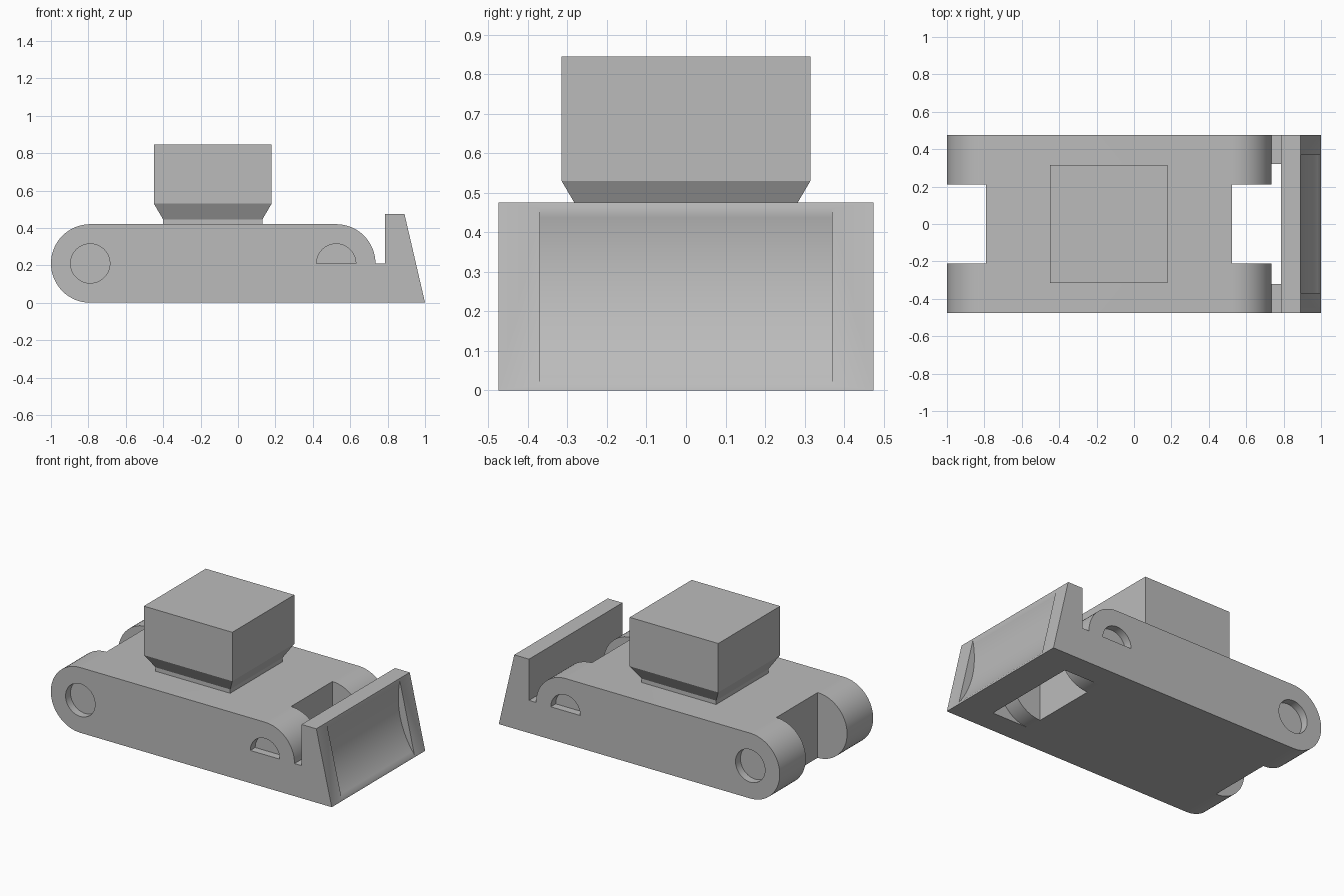
import bpy, bmesh, math
from mathutils import Vector

cube = bpy.data.objects.get("Cube")
if cube:
    bpy.data.objects.remove(cube, do_unlink=True)

grey = bpy.data.materials.new("plain grey")
grey.use_nodes = True
colour = (0.5, 0.5, 0.5, 1)
grey.diffuse_color = colour
grey.node_tree.nodes["Principled BSDF"].inputs["Base Color"].default_value = colour

R = 0.21          # radius of the rounded track ends
REAR, FRONT = -0.79, 0.525
HALF = 0.475      # half width of the hull


def arc(cx, cz, r, start, end, steps):
    return [(cx + r * math.cos(math.radians(start + (end - start) * i / steps)),
             cz + r * math.sin(math.radians(start + (end - start) * i / steps)))
            for i in range(steps + 1)]


def prism(name, profile, y0, y1):
    """Extrude an x-z profile from y0 to y1."""
    bm = bmesh.new()
    face = bm.faces.new([bm.verts.new((x, y0, z)) for x, z in profile])
    out = bmesh.ops.extrude_face_region(bm, geom=[face])
    moved = [v for v in out["geom"] if isinstance(v, bmesh.types.BMVert)]
    bmesh.ops.translate(bm, vec=(0, y1 - y0, 0), verts=moved)
    bmesh.ops.recalc_face_normals(bm, faces=bm.faces)
    mesh = bpy.data.meshes.new(name)
    bm.to_mesh(mesh)
    bm.free()
    mesh.materials.append(grey)
    obj = bpy.data.objects.new(name, mesh)
    bpy.context.collection.objects.link(obj)
    return obj


def rect(x0, x1, z0, z1):
    return [(x0, z0), (x1, z0), (x1, z1), (x0, z1)]


def finish(obj):
    bpy.ops.object.select_all(action="DESELECT")
    obj.select_set(True)
    bpy.context.view_layer.objects.active = obj
    for mod in list(obj.modifiers):
        bpy.ops.object.modifier_apply(modifier=mod.name)
    bpy.ops.object.shade_smooth_by_angle(angle=math.radians(30))


# Hull: rounded track outline, low arm and sloped blade in one side profile
side = (arc(REAR, R, R, 270, 90, 32) + arc(FRONT, R, R, 90, 0, 16)
        + [(0.785, R), (0.785, 0.475), (0.89, 0.475), (1, 0)])
hull = prism("hull_with_blade", side, -HALF, HALF)

# Cutters: rear notch, front opening, and gap around the front track ends
cutters = [
    prism("rear_notch_cutter", rect(-1.1, REAR, -0.1, 0.6), -R, R),
    prism("front_opening_cutter", rect(FRONT, 0.785, -0.1, 0.6), -R, R),
    prism("track_gap_cutter", arc(FRONT, R, R, -90, 0, 16)
          + [(0.735, 0.3), (0.785, 0.3), (0.785, -0.1), (FRONT, -0.1)], -0.32, 0.32),
]

# Round rear pockets and half-round front pockets on both sides
for s, label in ((-1, "right"), (1, "left")):
    span = sorted((s * (HALF - 0.05), s * (HALF + 0.1)))
    cutters.append(prism(label + "_rear_pocket_cutter",
                         arc(REAR, R, 0.105, 0, 360, 48)[:-1], *span))
    cutters.append(prism(label + "_front_pocket_cutter",
                         arc(FRONT, R, 0.105, 0, 180, 24), *span))

# Shallow curved hollow in the blade face
top, low = Vector((0.89, 0.475)), Vector((1, 0))
a, b = top.lerp(low, 0.03), top.lerp(low, 0.97)
mid, chord = (a + b) / 2, (b - a).length
depth = 0.05
radius = (chord * chord / 4 + depth * depth) / (2 * depth)
normal = Vector((top.y - low.y, low.x - top.x)).normalized()
centre = mid + normal * (radius - depth)
half_angle = math.degrees(math.asin(chord / 2 / radius))
facing = math.degrees(math.atan2(-normal.y, -normal.x))
hollow = arc(centre.x, centre.y, radius, facing - half_angle, facing + half_angle, 20)
ends = [Vector(hollow[-1]) + normal * 0.1, Vector(hollow[0]) + normal * 0.1]
cutters.append(prism("blade_hollow_cutter", hollow + [tuple(e) for e in ends], -0.37, 0.37))

for cutter in cutters:
    mod = hull.modifiers.new(cutter.name, "BOOLEAN")
    mod.operation = "DIFFERENCE"
    mod.solver = "EXACT"
    mod.object = cutter
finish(hull)
for cutter in cutters:
    bpy.data.objects.remove(cutter, do_unlink=True)

# Cabin: square neck, flared base and upright block
bm = bmesh.new()
rings = []
for half, z in ((0.265, 0.42), (0.265, 0.445), (0.315, 0.53), (0.315, 0.845)):
    rings.append([bm.verts.new((-0.135 + sx * half, sy * half, z))
                  for sx, sy in ((-1, -1), (1, -1), (1, 1), (-1, 1))])
for lower, upper in zip(rings, rings[1:]):
    for i in range(4):
        j = (i + 1) % 4
        bm.faces.new((lower[i], lower[j], upper[j], upper[i]))
bm.faces.new(rings[0][::-1])
bm.faces.new(rings[-1])
bmesh.ops.recalc_face_normals(bm, faces=bm.faces)
mesh = bpy.data.meshes.new("cabin")
bm.to_mesh(mesh)
bm.free()
mesh.materials.append(grey)
cabin = bpy.data.objects.new("cabin", mesh)
bpy.context.collection.objects.link(cabin)
